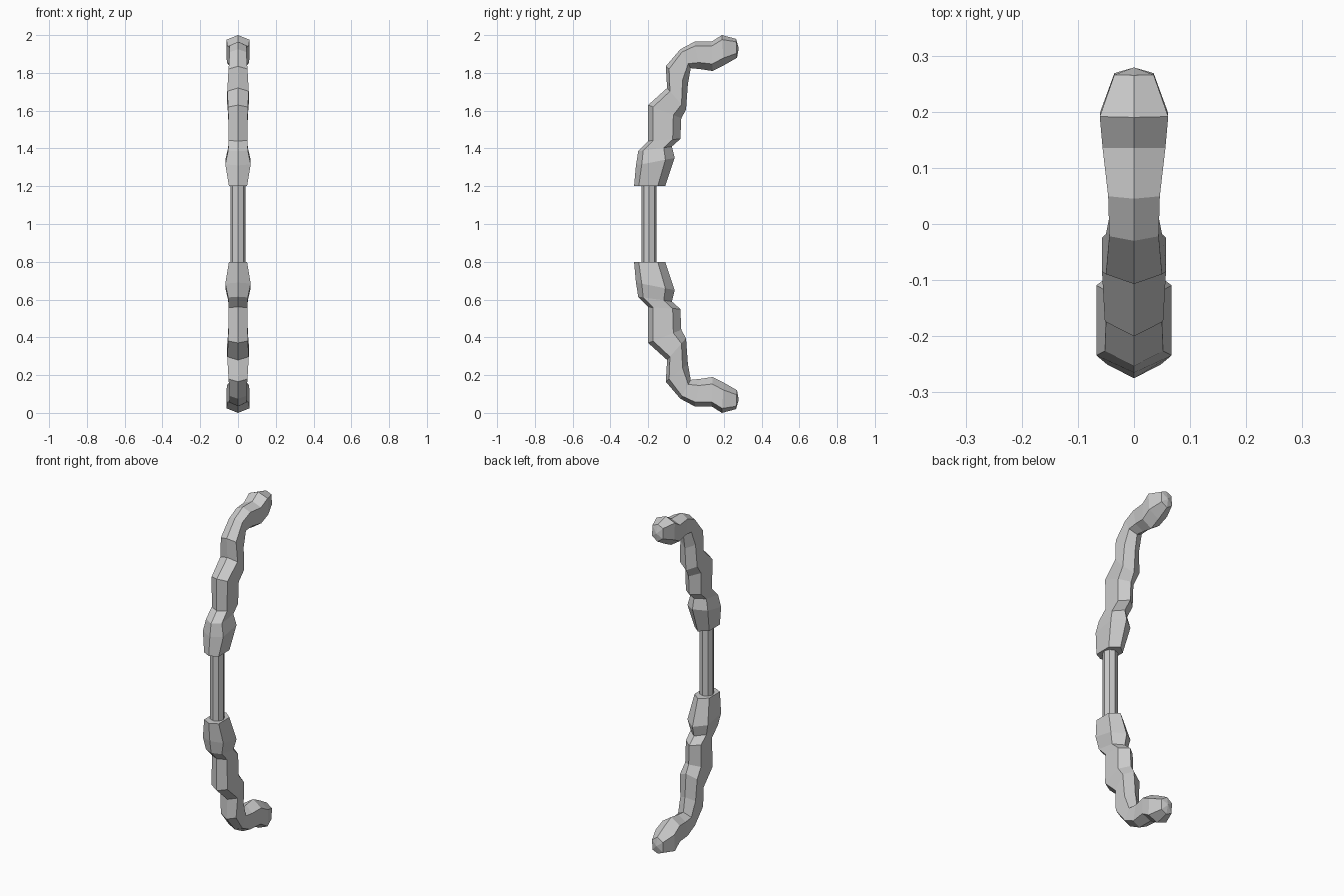
import bpy, bmesh
from mathutils import Vector

if "Cube" in bpy.data.objects:
    bpy.data.objects.remove(bpy.data.objects["Cube"])

# Upper limb stations: front ridge (y, z), back ridge (y, z), half width
STATIONS = [
    (-.275, 1.20, -.11, 1.20, .048),
    (-.265, 1.31, -.06, 1.35, .067),
    (-.253, 1.385, -.075, 1.41, .052),
    (-.20, 1.44, -.03, 1.45, .050),
    (-.20, 1.63, -.025, 1.56, .052),
    (-.10, 1.72, .0, 1.605, .057),
    (-.107, 1.835, .01, 1.74, .050),
    (-.03, 1.925, .025, 1.825, .044),
    (.045, 1.965, .075, 1.82, .046),
    (.135, 1.965, .14, 1.81, .056),
    (.19, 2.0, .20, 1.84, .061),
    (.265, 1.98, .27, 1.88, .035),
]


def make_object(name, bm):
    bmesh.ops.recalc_face_normals(bm, faces=bm.faces)
    mesh = bpy.data.meshes.new(name)
    bm.to_mesh(mesh)
    bm.free()
    obj = bpy.data.objects.new(name, mesh)
    bpy.context.collection.objects.link(obj)
    return obj


# Carved limbs: six-sided loft with ridges front and back, mirrored about mid height
bm = bmesh.new()
rings = []
for fy, fz, by, bz, w in STATIONS:
    f, b = Vector((0, fy, fz - 1)), Vector((0, by, bz - 1))
    side = Vector((w, 0, 0))
    near, far = f.lerp(b, .15), f.lerp(b, .76)
    pts = [f, near + side, far + side, b, far - side, near - side]
    rings.append([bm.verts.new(p) for p in pts])
for r0, r1 in zip(rings, rings[1:]):
    for i in range(6):
        j = (i + 1) % 6
        bm.faces.new((r0[i], r0[j], r1[j], r1[i]))
bm.faces.new(rings[0])
tip = bm.verts.new((0, .279, .93))
for i in range(6):
    bm.faces.new((rings[-1][i], rings[-1][(i + 1) % 6], tip))
limbs = make_object("bow_limbs", bm)
limbs.location.z = 1
mirror = limbs.modifiers.new("mirror", 'MIRROR')
mirror.use_axis = (False, False, True)
mirror.use_clip = False
mirror.use_mirror_merge = False

# Straight eight-sided grip between the limbs
bm = bmesh.new()
bmesh.ops.create_cone(bm, cap_ends=True, segments=8, radius1=.04, radius2=.04, depth=.44)
grip = make_object("bow_grip", bm)
grip.location = (0, -.195, 1)
